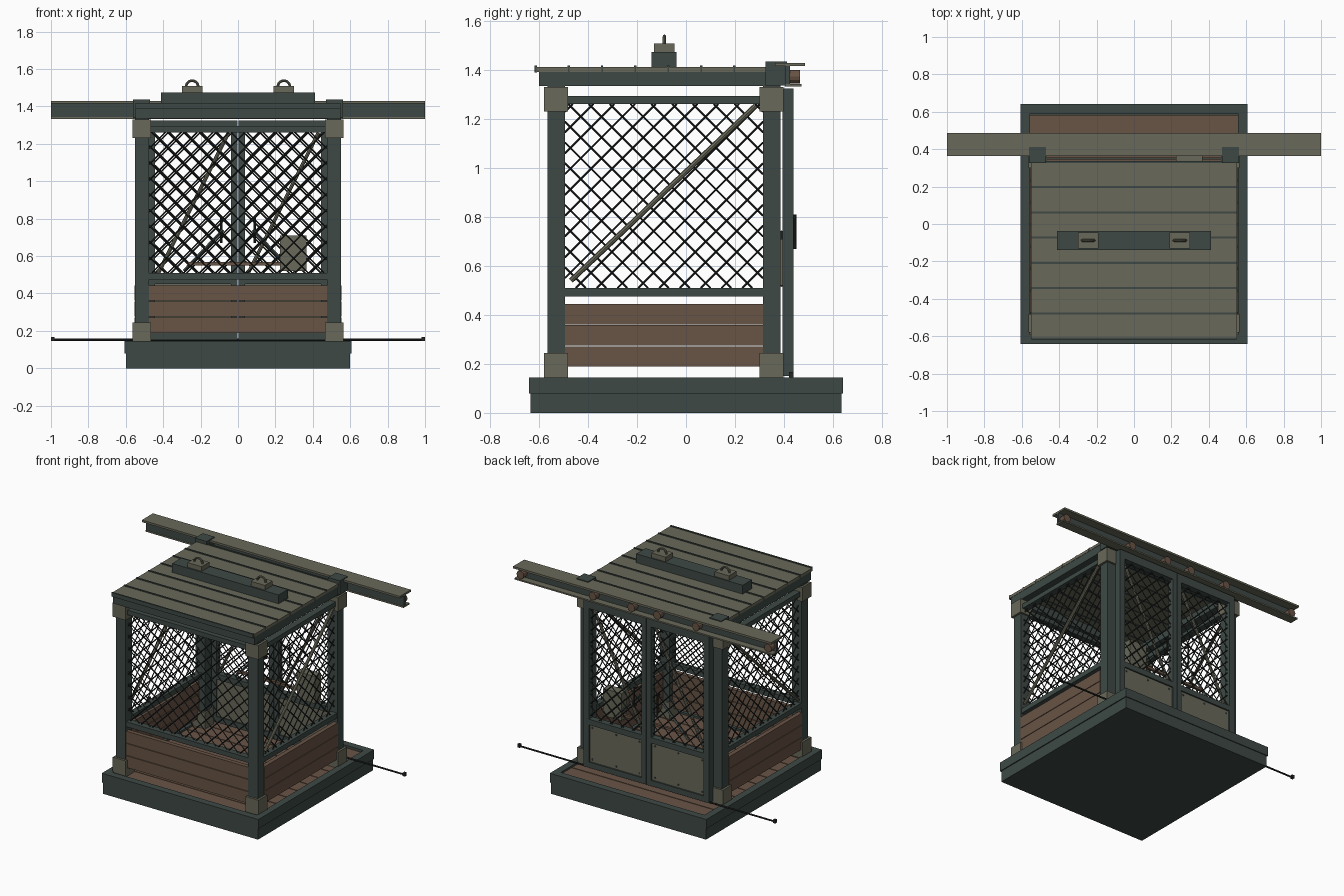
import bpy, bmesh, math
from mathutils import Vector, Matrix

cube = bpy.data.objects.get("Cube")
if cube:
    bpy.data.objects.remove(cube)


def material(name, *rgb):
    m = bpy.data.materials.new(name)
    m.use_nodes = True
    m.diffuse_color = (*rgb, 1)
    m.node_tree.nodes["Principled BSDF"].inputs["Base Color"].default_value = (*rgb, 1)
    return m


GREEN = material("dark green paint", .047, .066, .06)
OLIVE = material("olive metal", .14, .138, .1)
WOOD = material("brown wood", .14, .088, .06)
WIRE = material("blackened wire", .018, .022, .02)


def finish(name, bm, mat):
    mesh = bpy.data.meshes.new(name)
    bmesh.ops.recalc_face_normals(bm, faces=bm.faces[:])
    bm.to_mesh(mesh)
    bm.free()
    mesh.materials.append(mat)
    ob = bpy.data.objects.new(name, mesh)
    bpy.context.collection.objects.link(ob)
    return ob


def boxes(name, mat, *items):
    """One object made of boxes, each given as x, y and z ranges."""
    bm = bmesh.new()
    for ranges in items:
        mid = Vector([(a + b) / 2 for a, b in ranges])
        size = Vector([abs(b - a) for a, b in ranges])
        bmesh.ops.create_cube(bm, size=1, matrix=Matrix.Translation(mid) @ Matrix.Diagonal(size).to_4x4())
    return finish(name, bm, mat)


def bars(name, mat, pairs, radius, sides=4):
    """Straight bars between pairs of points."""
    bm = bmesh.new()
    for a, b in pairs:
        a, b = Vector(a), Vector(b)
        turn = (b - a).to_track_quat("Z", "Y").to_matrix().to_4x4()
        bmesh.ops.create_cone(bm, cap_ends=True, segments=sides, radius1=radius, radius2=radius,
                              depth=(b - a).length, matrix=Matrix.Translation((a + b) / 2) @ turn)
    return finish(name, bm, mat)


def ring(x, y, y2, t, z):
    """Four boxes framing a rectangle from -x to x and y to y2."""
    return [((-x, x), (y, y + t), z), ((-x, x), (y2 - t, y2), z),
            ((-x, t - x), (y + t, y2 - t), z), ((x - t, x), (y + t, y2 - t), z)]


def lattice(name, place, u0, u1, v0, v1, step=.085):
    """Diagonal wires clipped to a rectangle."""
    pairs = []
    w, h = u1 - u0, v1 - v0
    for i in range(1, int((w + h) / step) + 1):
        c = i * step
        lo, hi = max(0, c - h), min(w, c)
        if hi - lo > .01:
            pairs.append((place(u0 + lo, v0 + c - lo), place(u0 + hi, v0 + c - hi)))
            pairs.append((place(u1 - lo, v0 + c - lo), place(u1 - hi, v0 + c - hi)))
    bars(name, WIRE, pairs, .0042)


SIDES = (-1, 1)


def sx(s, a, b):
    return (s * a, s * b)


# Base tray and plank floor
boxes("base_lower", GREEN, ((-.6, .6), (-.635, .635), (0, .08)))
boxes("base_rim", GREEN, *ring(.607, -.641, .641, .05, (.08, .145)))
pitch = 1.18 / 10
boxes("floor_planks", WOOD, *[((-.557, .557), (-.59 + i * pitch, -.596 + (i + 1) * pitch), (.08, .132))
                              for i in range(10)])

# Corner posts with sleeves at both ends
POST_Y = (-.565, .315)
boxes("corner_posts", GREEN, *[(sx(s, .475, .55), (y, y + .07), (.13, 1.34)) for s in SIDES for y in POST_Y])
boxes("post_sleeves", OLIVE, *[(sx(s, .465, .565), (y - .015, y + .083), (z, z + .115 - z * .012))
                               for s in SIDES for y in POST_Y for z in (.132, 1.23)])

# Plank panels, rails and mesh of the front and side walls
PLANKS = [(.19 + i * .086, .272 + i * .086) for i in range(3)]
RAILS = [(.475, .51), (1.262, 1.295)]
boxes("front_planks", WOOD, *[((-.475, .475), (-.56, -.53), z) for z in PLANKS])
boxes("front_rails", GREEN, *[((-.475, .475), (-.56, -.515), z) for z in RAILS])
lattice("front_mesh", lambda u, v: (u, -.535, v), -.475, .475, .51, 1.262)
for s, side in ((1, "left"), (-1, "right")):
    boxes(side + "_planks", WOOD, *[(sx(s, .523, .553), (-.495, .315), z) for z in PLANKS])
    boxes(side + "_rails", GREEN, *[(sx(s, .5, .547), (-.495, .315), z) for z in RAILS])
    lattice(side + "_mesh", lambda u, v: (s * .525, u, v), -.495, .315, .51, 1.262)
    bars(side + "_brace", OLIVE, [((s * .538, -.47, .54), (s * .538, .285, 1.255))], .011, 8)

# Pair of sliding mesh doors at the back
DOOR_Y = (.395, .44)
for s, side in ((1, "left"), (-1, "right")):
    frame = [(sx(s, *x), DOOR_Y, (.15, 1.325)) for x in ((.002, .038), (.445, .488))]
    frame += [(sx(s, .038, .445), DOOR_Y, z) for z in ((.15, .19), (.45, .49), (1.265, 1.325))]
    boxes(side + "_door_frame", GREEN, *frame)
    boxes(side + "_door_panel", OLIVE, (sx(s, .038, .445), (.405, .43), (.19, .45)))
    bars(side + "_door_rivets", GREEN, [((s * x, .428, z), (s * x, .434, z))
                                        for x in (.06, .24, .425) for z in (.21, .43)], .007, 8)
    lattice(side + "_door_mesh", lambda u, v: (s * u, .418, v), .038, .445, .49, 1.265)
    mid = s * .24
    bars(side + "_door_brace", OLIVE, [((mid - .19, .408, .5), (mid + .19, .408, 1.26))], .01, 8)
    hx = s * .09
    bars(side + "_door_handle", WIRE, [((hx, .445, .67), (hx, .445, .81))] +
         [((hx, .42, z), (hx, .448, z)) for z in (.68, .8)], .006, 8)
    bars(side + "_door_strut", GREEN, [((s * .29, .39, .52), (s * .08, .39, .74))], .008)
boxes("latch_bar", WOOD, ((-.27, .23), (.375, .393), (.55, .567)))
boxes("control_box", OLIVE, ((.225, .365), (.33, .395), (.52, .71)))

# Roof frame, planks and seam battens
boxes("roof_frame", GREEN, *ring(.548, -.6, .33, .055, (1.335, 1.393)))
pitch = .135
seams = [-.613 + i * pitch for i in range(8)]
boxes("roof_planks", OLIVE, *[((-.55, .55), (y + .003, y + pitch - .003), (1.393, 1.413)) for y in seams[:-1]])
boxes("roof_battens", GREEN, *[((-.548, .548), (y - .005, y + .005), (1.39, 1.419)) for y in seams])

# Lifting beam with two shackles
boxes("lifting_beam", GREEN, ((-.413, .413), (-.14, -.038), (1.413, 1.475)))
boxes("shackle_bases", OLIVE, *[(sx(s, .19, .3), (-.13, -.046), (1.475, 1.508)) for s in SIDES])
for s, side in ((1, "left"), (-1, "right")):
    bpy.ops.mesh.primitive_torus_add(location=(s * .245, -.088, 1.506), rotation=(math.pi / 2, 0, 0),
                                     major_radius=.032, minor_radius=.007,
                                     major_segments=24, minor_segments=8)
    shackle = bpy.context.object
    shackle.name = side + "_shackle"
    shackle.data.materials.append(OLIVE)
    bpy.ops.object.shade_smooth_by_angle()

# Overhead door track with brackets and rollers
FULL = (-1, 1)
boxes("track_flanges", OLIVE, (FULL, (.363, .486), (1.416, 1.43)), (FULL, (.405, .472), (1.333, 1.343)))
boxes("track_web", GREEN, (FULL, (.407, .425), (1.343, 1.416)))
boxes("track_brackets", GREEN, *[(sx(s, .47, .562), (.325, .412), (1.338, 1.436)) for s in SIDES])
bars("door_rollers", WOOD, [((s * x, .425, 1.373), (s * x, .465, 1.373))
                            for s in SIDES for x in (.1, .4, .96)], .028, 12)

# Lower guide rod with end stops
bars("guide_rod", WIRE, [((-1, .43, .153), (1, .43, .153))], .006, 8)
boxes("guide_stops", WIRE, *[(sx(s, .982, 1), (.42, .44), (.145, .168)) for s in SIDES])
